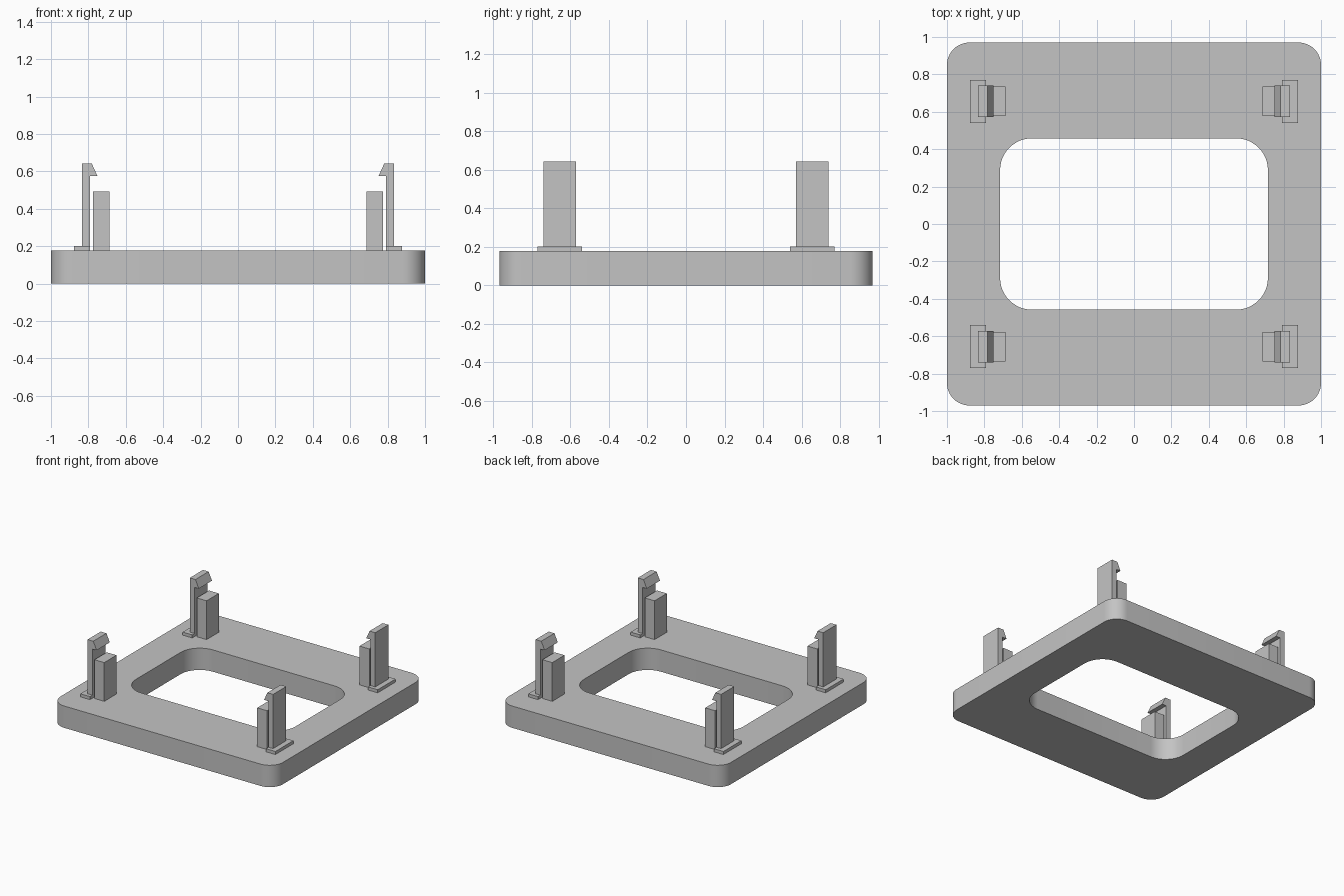
import bpy
import bmesh
from math import cos, sin, pi, radians

cube = bpy.data.objects.get("Cube")
if cube:
    bpy.data.objects.remove(cube, do_unlink=True)

grey = bpy.data.materials.new("light grey")
grey.use_nodes = True
colour = (0.55, 0.55, 0.55, 1)
grey.diffuse_color = colour
grey.node_tree.nodes["Principled BSDF"].inputs["Base Color"].default_value = colour

PLATE_TOP = 0.177


def finish(name, bm):
    bmesh.ops.recalc_face_normals(bm, faces=bm.faces)
    mesh = bpy.data.meshes.new(name)
    bm.to_mesh(mesh)
    bm.free()
    mesh.materials.append(grey)
    obj = bpy.data.objects.new(name, mesh)
    bpy.context.collection.objects.link(obj)
    return obj


def rounded_rect(hx, hy, r, steps=12):
    points = []
    for corner, (sx, sy) in enumerate([(1, 1), (-1, 1), (-1, -1), (1, -1)]):
        for i in range(steps + 1):
            a = (corner + i / steps) * pi / 2
            points.append((sx * (hx - r) + r * cos(a), sy * (hy - r) + r * sin(a)))
    return points


def extrude_profile(name, profile, y0, y1, sx, sy):
    """Extrude an x-z profile along y, mirrored into the chosen corner."""
    bm = bmesh.new()
    face = bm.faces.new([bm.verts.new((sx * x, sy * y0, z)) for x, z in profile])
    new = bmesh.ops.extrude_face_region(bm, geom=[face])["geom"]
    verts = [v for v in new if isinstance(v, bmesh.types.BMVert)]
    bmesh.ops.translate(bm, verts=verts, vec=(0, sy * (y1 - y0), 0))
    return finish(name, bm)


def box_profile(x0, x1, top):
    return [(x0, PLATE_TOP), (x1, PLATE_TOP), (x1, top), (x0, top)]


# Base plate: a rounded frame around a rounded opening
bm = bmesh.new()
outer = rounded_rect(1, 0.97, 0.12)
inner = rounded_rect(0.716, 0.458, 0.17)
loops = [[bm.verts.new((x, y, z)) for x, y in pts]
         for pts, z in [(outer, 0), (outer, PLATE_TOP), (inner, PLATE_TOP), (inner, 0)]]
for k, loop in enumerate(loops):
    after = loops[(k + 1) % 4]
    for i in range(len(loop)):
        j = (i + 1) % len(loop)
        bm.faces.new((loop[i], loop[j], after[j], after[i]))
plate = finish("base_plate", bm)
bpy.ops.object.select_all(action="DESELECT")
plate.select_set(True)
bpy.context.view_layer.objects.active = plate
bpy.ops.object.shade_smooth_by_angle(angle=radians(30))

# Snap clips at the four corners: foot, hooked arm and support post
arm = [(0.79, PLATE_TOP), (0.833, PLATE_TOP), (0.833, 0.642),
       (0.782, 0.642), (0.752, 0.576), (0.79, 0.576)]
for sx, side in [(1, "left"), (-1, "right")]:
    for sy, end in [(-1, "front"), (1, "back")]:
        tag = f"{end}_{side}"
        extrude_profile(f"clip_foot_{tag}", box_profile(0.79, 0.876, 0.202), 0.541, 0.771, sx, sy)
        extrude_profile(f"clip_arm_{tag}", arm, 0.571, 0.74, sx, sy)
        extrude_profile(f"support_post_{tag}", box_profile(0.687, 0.775, 0.492), 0.578, 0.735, sx, sy)
